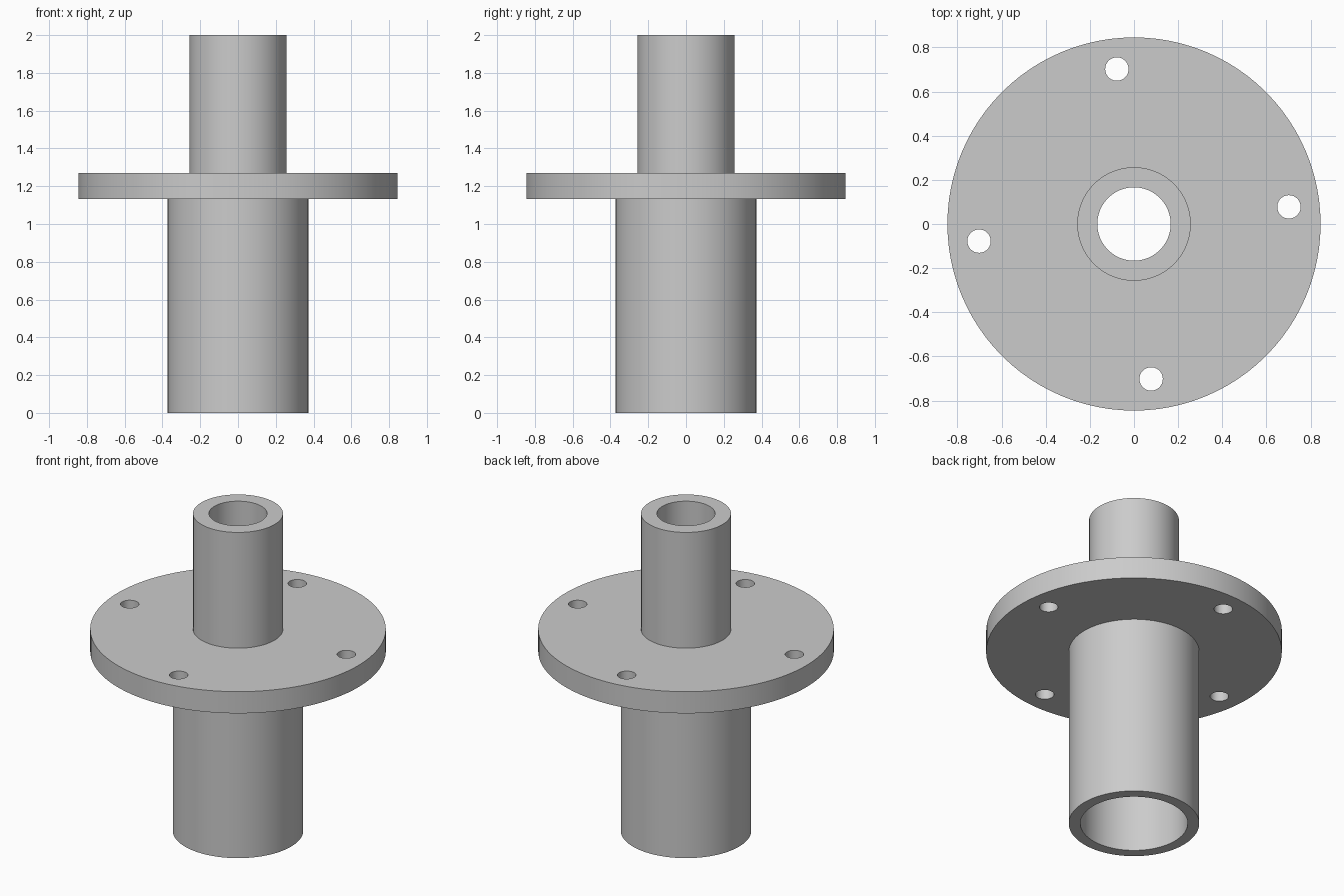
import bpy, bmesh, math

if "Cube" in bpy.data.objects:
    bpy.data.objects.remove(bpy.data.objects["Cube"])

metal = bpy.data.materials.new("grey metal")
metal.diffuse_color = (0.6, 0.6, 0.6, 1)
metal.use_nodes = True
metal.node_tree.nodes["Principled BSDF"].inputs["Base Color"].default_value = metal.diffuse_color


def lathe(name, profile, steps):
    """Revolve a closed (radius, z) profile around the z axis."""
    bm = bmesh.new()
    vs = [bm.verts.new((r, 0, z)) for r, z in profile]
    es = [bm.edges.new((vs[i], vs[(i + 1) % len(vs)])) for i in range(len(vs))]
    bmesh.ops.spin(bm, geom=vs + es, cent=(0, 0, 0), axis=(0, 0, 1),
                   angle=2 * math.pi, steps=steps, use_merge=True)
    bmesh.ops.remove_doubles(bm, verts=bm.verts, dist=1e-5)
    bmesh.ops.recalc_face_normals(bm, faces=bm.faces)
    me = bpy.data.meshes.new(name)
    bm.to_mesh(me)
    bm.free()
    ob = bpy.data.objects.new(name, me)
    bpy.context.collection.objects.link(ob)
    me.materials.append(metal)
    return ob


# Flanged hub: wide lower sleeve, bolt flange, narrow upper tube, stepped bore
hub = lathe("flanged_hub", [
    (0.307, 0), (0.373, 0), (0.373, 1.133), (0.845, 1.133), (0.845, 1.27),
    (0.257, 1.27), (0.257, 2), (0.166, 2), (0.166, 1.133), (0.307, 1.133)], 96)

# Four bolt holes through the flange, turned slightly off the axes
bm = bmesh.new()
for i in range(4):
    a = math.radians(6.3 + 90 * i)
    ring = bmesh.ops.create_cone(bm, cap_ends=True, segments=40,
                                 radius1=0.053, radius2=0.053, depth=0.3)
    bmesh.ops.translate(bm, verts=ring["verts"],
                        vec=(0.706 * math.cos(a), 0.706 * math.sin(a), 1.2))
me = bpy.data.meshes.new("bolt_hole_cutter")
bm.to_mesh(me)
bm.free()
me.materials.append(metal)
cutter = bpy.data.objects.new("bolt_hole_cutter", me)
bpy.context.collection.objects.link(cutter)
cutter.hide_render = True

cut = hub.modifiers.new("bolt_holes", "BOOLEAN")
cut.operation = "DIFFERENCE"
cut.solver = "EXACT"
cut.object = cutter

# Apply the cut, drop the cutter, then smooth the round walls
bpy.context.view_layer.objects.active = hub
hub.select_set(True)
bpy.ops.object.modifier_apply(modifier=cut.name)
bpy.data.objects.remove(cutter)
bpy.ops.object.shade_smooth_by_angle(angle=math.radians(30))
